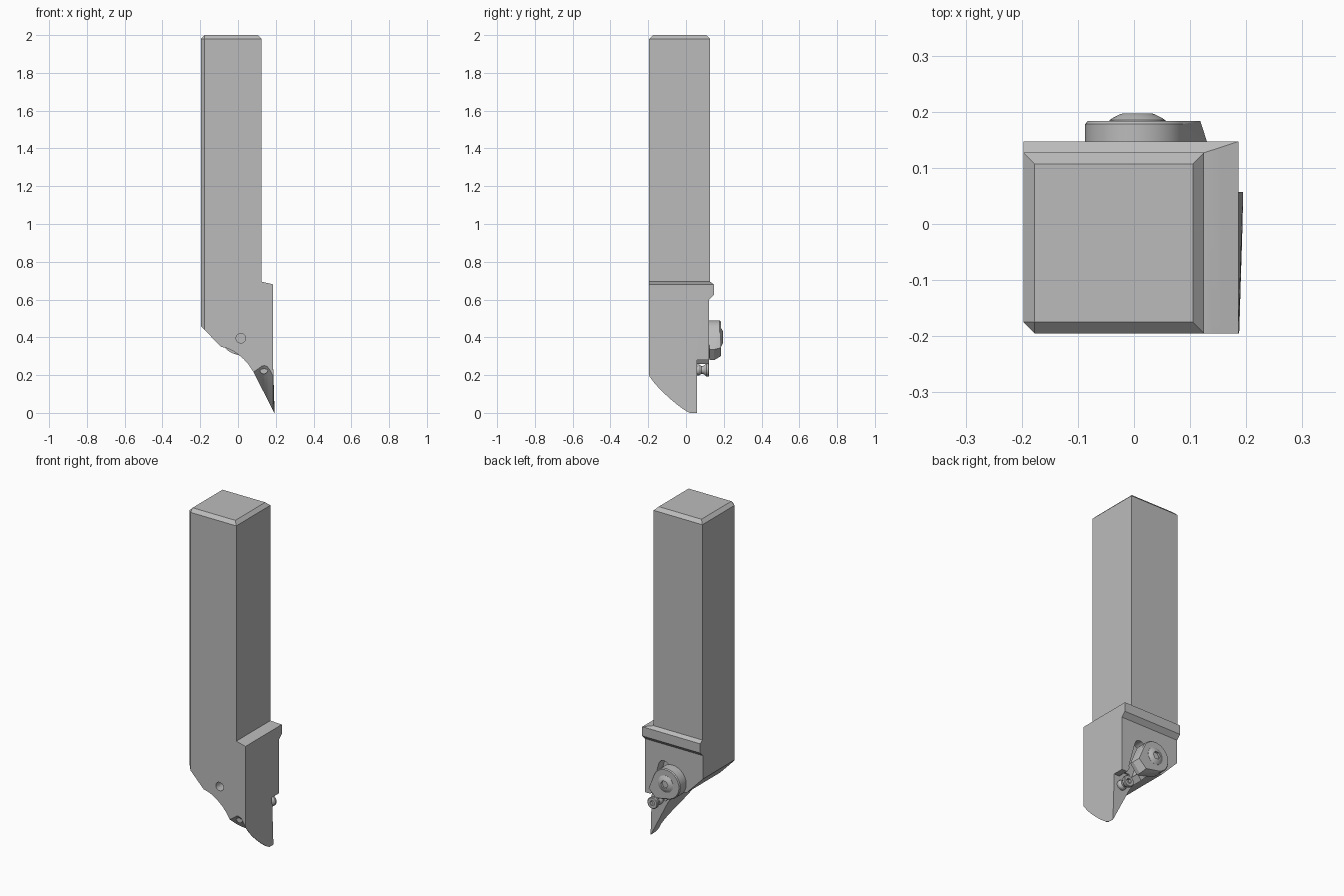
import bpy, bmesh, math
from mathutils import Vector

cube = bpy.data.objects.get("Cube")
if cube:
    bpy.data.objects.remove(cube, do_unlink=True)

steel = bpy.data.materials.new("steel_grey")
steel.use_nodes = True
GREY = (0.5, 0.5, 0.5, 1.0)
steel.diffuse_color = GREY
steel.node_tree.nodes["Principled BSDF"].inputs["Base Color"].default_value = GREY


def finish(name, bm):
    bmesh.ops.recalc_face_normals(bm, faces=bm.faces[:])
    me = bpy.data.meshes.new(name)
    bm.to_mesh(me)
    bm.free()
    me.materials.append(steel)
    ob = bpy.data.objects.new(name, me)
    bpy.context.collection.objects.link(ob)
    return ob


def loft(name, rings):
    """Closed solid through rings of equal point count."""
    bm = bmesh.new()
    vs = [[bm.verts.new(p) for p in ring] for ring in rings]
    n = len(rings[0])
    for a, b in zip(vs, vs[1:]):
        for i in range(n):
            j = (i + 1) % n
            bm.faces.new((a[i], a[j], b[j], b[i]))
    bm.faces.new(vs[0])
    bm.faces.new(vs[-1])
    return finish(name, bm)


def prism_y(name, outline, y0, y1):
    return loft(name, [[(x, y, z) for x, z in outline] for y in (y0, y1)])


def hull(name, points):
    bm = bmesh.new()
    for p in points:
        bm.verts.new(p)
    bmesh.ops.convex_hull(bm, input=bm.verts[:])
    bmesh.ops.dissolve_limit(bm, angle_limit=0.01, verts=bm.verts[:], edges=bm.edges[:])
    return finish(name, bm)


def circle(cx, cz, r, n, start=0.0):
    return [(cx + r * math.cos(start + math.tau * i / n),
             cz + r * math.sin(start + math.tau * i / n)) for i in range(n)]


def turned(name, cx, cz, profile, n=32):
    """Solid of revolution about the y direction from (radius, y) pairs."""
    return loft(name, [[(x, y, z) for x, z in circle(cx, cz, r, n)] for r, y in profile])


def boolean(ob, cutter, op="DIFFERENCE"):
    """Apply a boolean and discard the cutter."""
    mod = ob.modifiers.new("cut", "BOOLEAN")
    mod.operation = op
    mod.solver = "EXACT"
    mod.object = cutter
    deps = bpy.context.evaluated_depsgraph_get()
    me = bpy.data.meshes.new_from_object(ob.evaluated_get(deps))
    ob.modifiers.clear()
    ob.data = me
    bpy.data.objects.remove(cutter, do_unlink=True)


# Square shank with one chamfered long edge and a chamfered top
L, R, F, B, C = -0.197, 0.125, -0.195, 0.127, 0.02
base = [(L + C, F), (R, F), (R, B), (L, B), (L, F + C)]
top = [(L + C, F + C), (R - C, F + C), (R - C, B - C), (L + C, B - C)]
shank = hull("shank", [(x, y, z) for x, y in base for z in (0.69, 1.98)]
             + [(x, y, 2.0) for x, y in top])

# Head: front outline crossed with a side outline that has a curved relief
front = [(L, 0.70), (L, 0.46), (-0.09, 0.35), (-0.06, 0.343), (-0.03, 0.33),
         (0.0, 0.31), (0.03, 0.285), (0.055, 0.257), (0.08, 0.22),
         (0.192, 0.0), (0.195, 0.0), (0.186, 0.25), (0.186, 0.68), (0.125, 0.695)]
head = prism_y("head", front, -0.4, 0.4)
# Lower flank runs flush at the front and flares towards the back
for v in head.data.vertices:
    if v.co.y < 0 and abs(v.co.x - 0.195) < 1e-4:
        v.co.x = 0.1925

relief = [(-0.195, 0.195), (-0.165, 0.155), (-0.13, 0.117), (-0.09, 0.080),
          (-0.05, 0.046), (-0.01, 0.016), (0.02, 0.0)]
rear = [(0.05, -0.03), (0.122, -0.03), (0.122, 0.60), (0.147, 0.625),
        (0.147, 0.68), (0.127, 0.695), (-0.195, 0.695)]
rises = [(-0.5, 0.02), (0.08, 0.02), (0.11, 0.04), (0.125, 0.052), (0.14, 0.056),
         (0.155, 0.05), (0.17, 0.03), (0.186, 0.0), (0.4, 0.0)]
side = loft("side_form", [[(x, y, z + dz) for y, z in relief] + [(x, y, z) for y, z in rear]
                          for x, dz in rises])
boolean(head, side, "INTERSECT")

# Long edge chamfer continued down the head
tri = [(L + C + 0.1, F - 0.1), (L - 0.1, F + C + 0.1), (-0.45, -0.45)]
boolean(head, loft("edge_cut", [[(x, y, z) for x, y in tri] for z in (0.2, 0.9)]))

# Insert pocket and rounded slot in the back face
pocket = [(0.3, 0.28), (0.15, 0.28), (0.13, 0.31), (0.09, 0.31),
          (0.05, 0.255), (0.0, 0.10), (0.1, -0.1), (0.3, -0.1)]
boolean(head, prism_y("pocket_cut", pocket, 0.057, 0.3))
slot = hull("slot_cut", [(x, y, z) for y in (0.065, 0.2)
                         for x, z in circle(0.06, 0.465, 0.036, 24) + circle(0.10, 0.32, 0.036, 24)])
boolean(head, slot)

# Screw hole in the front face
boolean(head, prism_y("hole_cut", circle(0.015, 0.395, 0.025, 32), -0.3, -0.03))

# Clamp: round body with a tapered nose reaching over the pocket
CX, CZ = 0.003, 0.40
pts = []
for r, y in ((0.09, 0.118), (0.09, 0.178), (0.085, 0.184)):
    pts += [(x, y, z) for x, z in circle(CX, CZ, r, 40)]
pts += [(0.13, 0.125, 0.335), (0.13, 0.147, 0.335), (0.118, 0.184, 0.345),
        (0.085, 0.125, 0.28), (0.085, 0.150, 0.28), (0.07, 0.184, 0.30)]
clamp = hull("clamp", pts)

# Domed clamp screw with a hexagonal socket
clamp_screw = turned("clamp_screw", CX + 0.003, CZ, [
    (0.05, 0.175), (0.05, 0.185), (0.042, 0.190), (0.032, 0.195), (0.026, 0.197)])
boolean(clamp_screw, prism_y("socket_cut", circle(CX + 0.003, CZ, 0.024, 6), 0.181, 0.25))

# Insert pin through the pocket floor, with a flared head
pin = turned("insert_pin", 0.137, 0.227, [
    (0.021, -0.183), (0.021, 0.05), (0.028, 0.055), (0.028, 0.070), (0.020, 0.083),
    (0.022, 0.093), (0.034, 0.108), (0.034, 0.120), (0.030, 0.123)], 28)
boolean(pin, prism_y("pin_socket_cut", circle(0.137, 0.227, 0.016, 6), 0.105, 0.2))

# Smooth the curved surfaces, keep the machined edges sharp
bpy.ops.object.select_all(action="DESELECT")
for ob in (head, clamp, clamp_screw, pin):
    ob.select_set(True)
bpy.context.view_layer.objects.active = head
bpy.ops.object.shade_smooth_by_angle(angle=math.radians(22))
